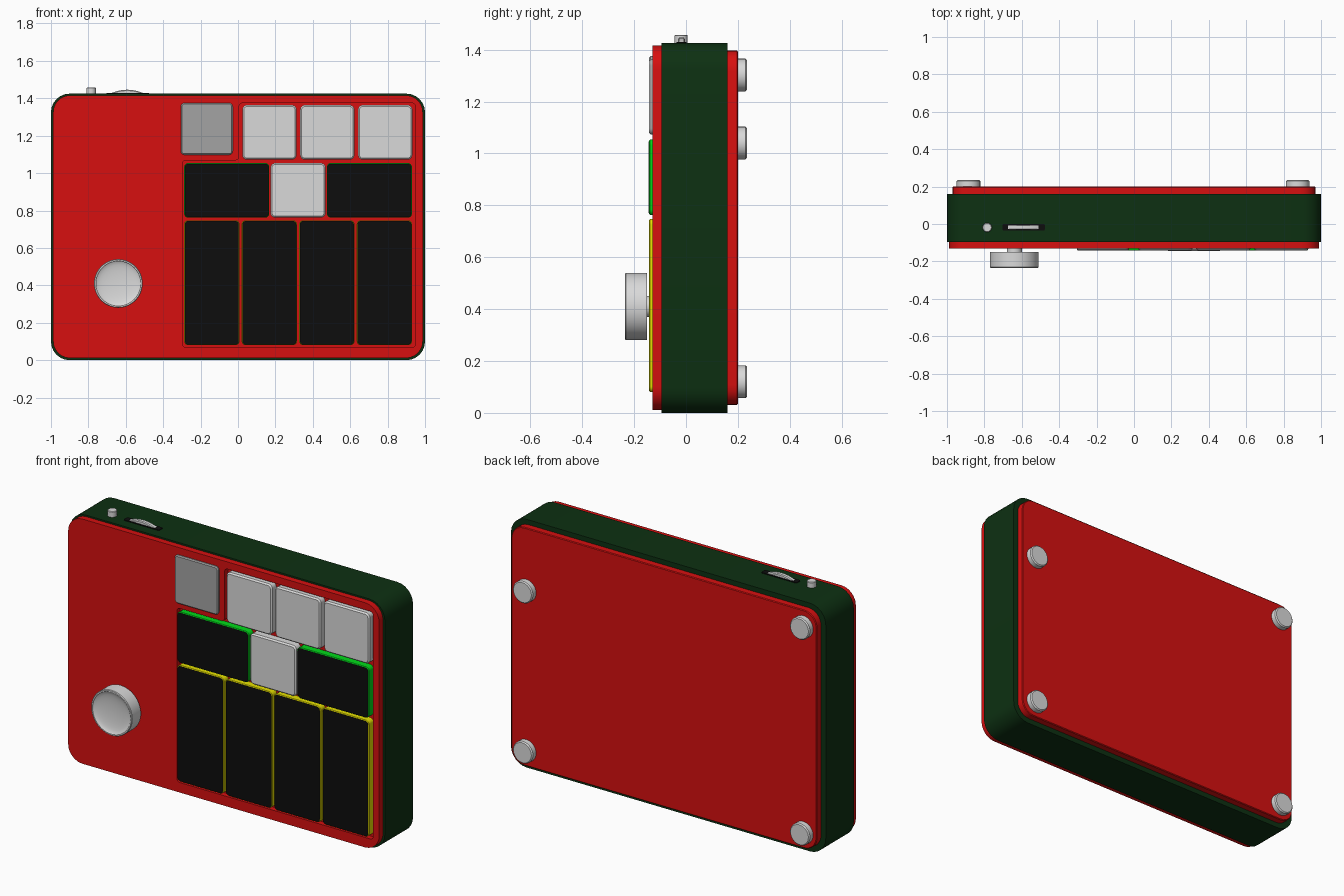
import bpy, bmesh, math
from mathutils import Vector

if "Cube" in bpy.data.objects:
    bpy.data.objects.remove(bpy.data.objects["Cube"])


def material(name, rgb):
    m = bpy.data.materials.new(name)
    m.diffuse_color = (*rgb, 1)
    m.use_nodes = True
    m.node_tree.nodes["Principled BSDF"].inputs["Base Color"].default_value = m.diffuse_color
    return m


RED = material("red", (0.68, 0.005, 0.005))
DARK_GREEN = material("dark green", (0.004, 0.03, 0.006))
LIGHT = material("light grey", (0.70, 0.70, 0.70))
GREY = material("mid grey", (0.37, 0.37, 0.37))
BLACK = material("black", (0.004, 0.004, 0.004))
YELLOW = material("yellow", (0.80, 0.75, 0.0))
GREEN = material("bright green", (0.0, 0.70, 0.01))


def rounded(points, r, steps=6):
    """Polygon outline with every corner replaced by an arc."""
    out = []
    for i, p in enumerate(points):
        p = Vector(p)
        a = (Vector(points[i - 1]) - p).normalized()
        b = (Vector(points[(i + 1) % len(points)]) - p).normalized()
        for k in range(steps + 1):
            t = math.pi / 2 * k / steps
            out.append(p + a * r * (1 - math.sin(t)) + b * r * (1 - math.cos(t)))
    return out


def rect(x0, x1, z0, z1):
    return [(x0, z0), (x1, z0), (x1, z1), (x0, z1)]


def finish(name, bm, mats):
    bmesh.ops.recalc_face_normals(bm, faces=bm.faces)
    me = bpy.data.meshes.new(name)
    bm.to_mesh(me)
    bm.free()
    for m in mats:
        me.materials.append(m)
    ob = bpy.data.objects.new(name, me)
    bpy.context.collection.objects.link(ob)
    return ob


def skin(name, rings, mats):
    """Join rings of points, cap both ends; the last cap uses the last material."""
    bm = bmesh.new()
    loops = [[bm.verts.new(p) for p in ring] for ring in rings]
    for a, b in zip(loops, loops[1:]):
        n = len(a)
        for i in range(n):
            bm.faces.new((a[i], a[(i + 1) % n], b[(i + 1) % n], b[i]))
    bm.faces.new(loops[0])
    bm.faces.new(loops[-1]).material_index = len(mats) - 1
    return finish(name, bm, mats)


def slab(name, x0, x1, z0, z1, back, front, r, mats, chamfer=0.0):
    """Rounded rectangular plate; its edge is chamfered on the 'front' side."""
    d = math.copysign(chamfer, front - back)
    levels = [(back, 0)]
    levels += [(front - d, 0), (front, chamfer)] if chamfer else [(front, 0)]
    rings = []
    for y, c in levels:
        outline = rounded(rect(x0 + c, x1 - c, z0 + c, z1 - c), r - c)
        rings.append([(p.x, y, p.y) for p in outline])
    return skin(name, rings, mats)


def lathe(name, centre, profile, axis, mat, n=48):
    """Turn (radius, height) points about the y or z axis."""
    rings = []
    for r, h in profile:
        ring = []
        for i in range(n):
            u, v = r * math.cos(math.tau * i / n), r * math.sin(math.tau * i / n)
            off = (u, h, v) if axis == 'y' else (u, v, h)
            ring.append(Vector(centre) + Vector(off))
        rings.append(ring)
    return skin(name, rings, [mat])


# Case: green body, red back plate
slab("case_body", -1, 1, 0, 1.425, 0.16, -0.095, 0.10, [DARK_GREEN])
slab("back_plate", -0.97, 0.97, 0.03, 1.397, 0.15, 0.2, 0.08, [RED], 0.004)

# Red front plate with a stepped key opening
cu = bpy.data.curves.new("front_plate", 'CURVE')
cu.dimensions, cu.fill_mode, cu.extrude = '2D', 'BOTH', 0.0175
opening = [(-0.298, 0.068), (0.95, 0.068), (0.95, 1.375),
           (0.005, 1.375), (0.005, 1.068), (-0.298, 1.068)]
for outline in (rounded(rect(-0.988, 0.988, 0.011, 1.416), 0.09), rounded(opening, 0.02)):
    sp = cu.splines.new('POLY')
    sp.points.add(len(outline) - 1)
    for pt, p in zip(sp.points, outline):
        pt.co = (p.x, p.y, 0, 1)
    sp.use_cyclic_u = True
cu.materials.append(RED)
plate = bpy.data.objects.new("front_plate", cu)
bpy.context.collection.objects.link(plate)
plate.location.y = -0.1125
plate.rotation_euler.x = math.pi / 2
bpy.context.view_layer.objects.active = plate
plate.select_set(True)
bpy.ops.object.convert(target='MESH')

# Floor behind the keys
slab("key_well_floor", -0.32, 0.97, 0.05, 1.39, -0.09, -0.099, 0.02, [RED])

# Bottom row: four tall yellow keys with black faces
for i in range(4):
    x = -0.288 + 0.3075 * i
    slab(f"tall_key_{i + 1}", x, x + 0.296, 0.08, 0.748, -0.097, -0.142, 0.022,
         [YELLOW, BLACK], 0.004)

# Middle row: two wide green keys with black faces and a grey key between
for side, x in (("left", -0.288), ("right", 0.475)):
    slab(f"wide_key_{side}", x, x + 0.455, 0.762, 1.054, -0.097, -0.142, 0.022,
         [GREEN, BLACK], 0.004)
slab("middle_key", 0.174, 0.468, 0.762, 1.054, -0.097, -0.144, 0.025, [LIGHT], 0.008)

# Top row: three grey keys and the darker display
for i in range(3):
    x = 0.023 + 0.3095 * i
    slab(f"top_key_{i + 1}", x, x + 0.29, 1.072, 1.364, -0.097, -0.142, 0.025, [LIGHT], 0.008)
slab("display", -0.306, -0.028, 1.098, 1.375, -0.12, -0.142, 0.02, [GREY], 0.006)

# Dished knob on a stem
dish = [(0.12 * math.cos(t), -0.235 + 0.02 * math.sin(t))
        for t in (math.pi / 2 * k / 8 for k in range(8))]
lathe("knob", (-0.64, 0, 0.41),
      [(0.04, -0.12), (0.04, -0.15), (0.128, -0.15), (0.13, -0.153),
       (0.13, -0.231), (0.127, -0.235)] + dish + [(0.004, -0.215)], 'y', LIGHT, 64)

# Top edge: slot, thumb wheel and push button
slot = [[(p.x, p.y, z) for p in rounded(rect(-0.703, -0.477, -0.036, 0.001), 0.008)]
        for z in (1.415, 1.429)]
skin("wheel_slot", slot, [BLACK])
lathe("thumb_wheel", (-0.592, -0.0175, 1.238),
      [(0.203, -0.013), (0.208, -0.009), (0.208, 0.009), (0.203, 0.013)], 'y', LIGHT, 96)
lathe("push_button", (-0.785, -0.0185, 1.41),
      [(0.025, 0), (0.025, 0.044), (0.022, 0.047)], 'z', LIGHT, 32)

# Four feet on the back
for i, (x, z) in enumerate([(-0.885, 0.12), (-0.885, 1.302), (0.875, 0.12), (0.875, 1.04)]):
    lathe(f"foot_{i + 1}", (x, 0.195, z),
          [(0.063, 0), (0.063, 0.034), (0.057, 0.04)], 'y', LIGHT, 32)

# Smooth the round parts, keep edges sharp
bpy.ops.object.select_all(action='SELECT')
bpy.ops.object.shade_smooth_by_angle(angle=math.radians(30))
